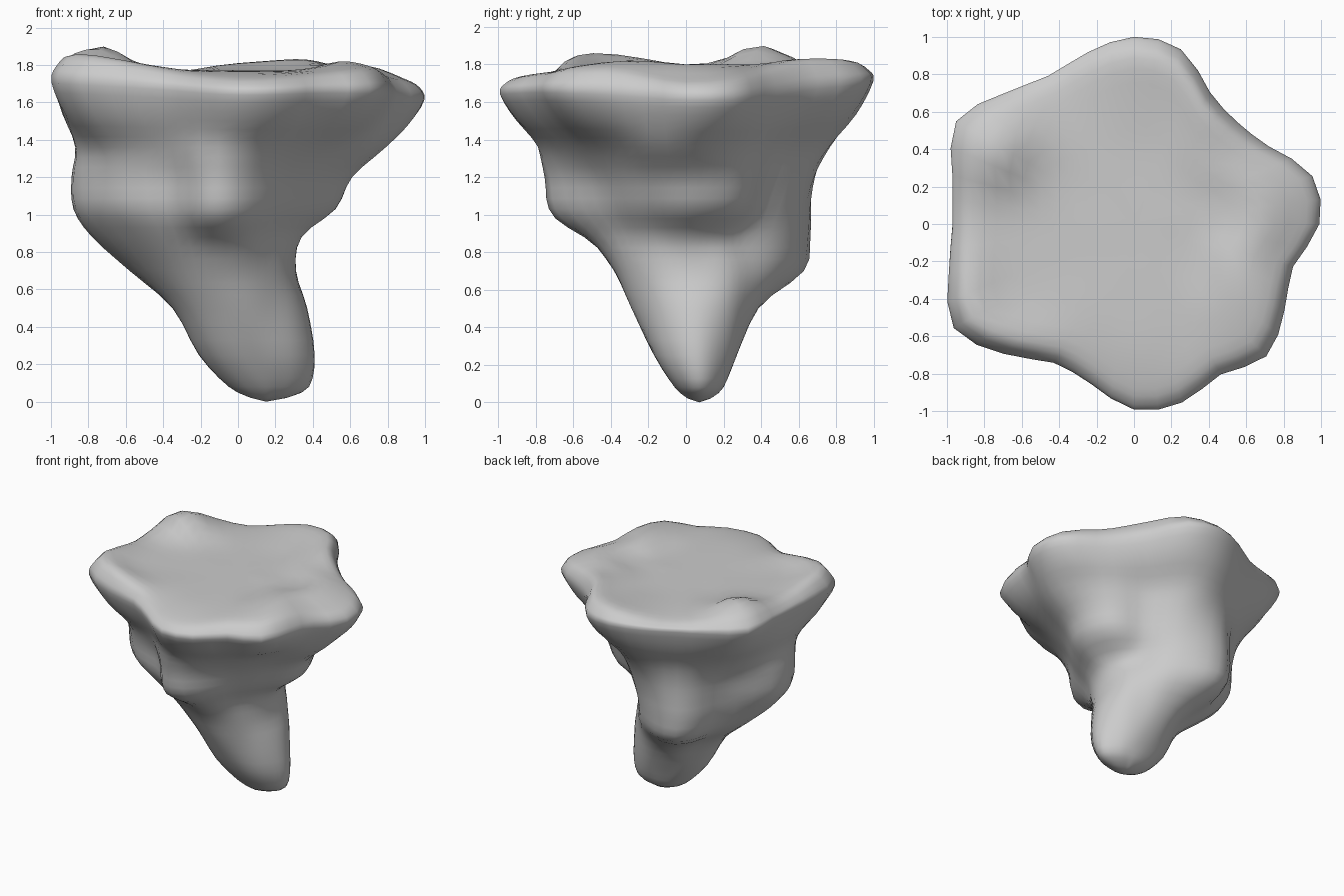
import bpy, bmesh, math
from mathutils import Vector

if "Cube" in bpy.data.objects:
    bpy.data.objects.remove(bpy.data.objects["Cube"])

N = 48  # columns around the rock


def spline(p0, p1, p2, p3, t):
    return 0.5 * (2 * p1 + (p2 - p0) * t + (2 * p0 - 5 * p1 + 4 * p2 - p3) * t * t
                  + (3 * p1 - p0 - 3 * p2 + p3) * t ** 3)


def around(vals, i):
    """Smooth periodic lookup of evenly spaced polar values at column i."""
    n = len(vals)
    f = i * n / N
    k = int(f)
    return spline(*(vals[(k + j) % n] for j in (-1, 0, 1, 2)), f - k)


def ring(radii, heights, scale=1.0, cx=0.0, cy=0.0):
    pts = []
    for i in range(N):
        a = math.tau * i / N
        r = around(radii, i) * scale
        pts.append(Vector((cx + r * math.cos(a), cy + r * math.sin(a), around(heights, i))))
    return pts


def smooth(a, b, v):
    t = min(max((v - a) / (b - a), 0), 1)
    return t * t * (3 - 2 * t)


# Lower rock: height, centre x, centre y, radii every 30 degrees
body = [
    (0.02, 0.15, 0.07, [.11, .08, .06, .06, .06, .07, .08, .07, .06, .06, .06, .08]),
    (0.08, 0.15, 0.07, [.23, .18, .14, .13, .14, .17, .20, .17, .14, .13, .14, .18]),
    (0.25, 0.09, 0.06, [.32, .27, .23, .21, .22, .26, .30, .28, .25, .23, .25, .29]),
    (0.50, 0.03, 0.05, [.34, .33, .31, .33, .36, .34, .38, .37, .35, .34, .32, .33]),
    (0.70, 0.00, 0.05, [.31, .33, .36, .48, .65, .54, .58, .50, .45, .43, .37, .33]),
    (0.88, 0.00, 0.00, [.34, .34, .38, .57, .74, .64, .78, .63, .52, .51, .37, .33]),
    (1.03, 0.00, 0.00, [.52, .52, .45, .60, .74, .67, .88, .76, .59, .63, .47, .45]),
    (1.20, 0.00, 0.00, [.61, .59, .51, .66, .74, .71, .89, .79, .61, .66, .54, .53]),
    (1.36, 0.00, 0.00, [.79, .67, .58, .76, .77, .81, .87, .84, .69, .76, .67, .67]),
]
# Six-pointed rim: radii every 15 degrees; edge, crest and inner heights every 30 degrees
rim = [.99, .985, .83, .774, .81, .963, .998, .95, .915, .985, 1.095, 1.005,
       .97, 1.025, 1.11, .98, .856, .885, .99, .985, .925, .995, .925, .88]
edge = [1.61, 1.62, 1.67, 1.71, 1.70, 1.72, 1.71, 1.70, 1.67, 1.64, 1.65, 1.64]
crest = [1.725, 1.77, 1.83, 1.81, 1.76, 1.83, 1.80, 1.86, 1.78, 1.735, 1.76, 1.79]
inner = [1.80, 1.80, 1.80, 1.79, 1.77, 1.80, 1.78, 1.79, 1.775, 1.765, 1.77, 1.82]

rings = [ring(r, [z], 1, cx, cy) for z, cx, cy, r in body]
outer = ring(rim, edge)
under = []
for p, q in zip(rings[-1], outer):
    m = p.lerp(q, .62)
    m.z = 1.36 + (q.z - 1.36) * .5
    under.append(m)
rings += [under, outer]
rings.append(ring(rim, [e * .4 + c * .6 for e, c in zip(edge, crest)], .975))
rings.append(ring(rim, crest, .89))
rings.append(ring(rim, inner, .68))
rings.append(ring(rim, [1.77], .42))
rings.append(ring(rim, [1.77], .15))

# Smooth between the guide rings
fine = []
for k in range(len(rings) - 1):
    four = [rings[min(max(k + j, 0), len(rings) - 1)] for j in (-1, 0, 1, 2)]
    for t in (0, 1 / 3, 2 / 3):
        fine.append([spline(*(q[i] for q in four), t) for i in range(N)])
fine.append(rings[-1])

for n, loop in enumerate(fine):
    for p in loop:
        # Small mound on the back-left of the plateau
        if p.z > 1.72:
            p.z += 0.09 * math.exp(-((p.x + .72) ** 2 + (p.y - .38) ** 2) / .025)
        # Hanging ridge on the front
        if n < 28 and p.y < 0:
            a = math.degrees(math.atan2(p.y, p.x)) + 103
            w = smooth(.82, .98, p.z) * (1 - smooth(1.15, 1.5, p.z))
            s = 1 + .19 * w * math.exp(-(a / 17) ** 2)
            p.x *= s
            p.y *= s

# Skin the rings and close both ends
bm = bmesh.new()
loops = [[bm.verts.new(p) for p in loop] for loop in fine]
for a, b in zip(loops, loops[1:]):
    for i in range(N):
        j = (i + 1) % N
        bm.faces.new((a[i], a[j], b[j], b[i]))
bottom, top = bm.verts.new((.15, .07, 0)), bm.verts.new((0, 0, 1.77))
for i in range(N):
    j = (i + 1) % N
    bm.faces.new((loops[0][j], loops[0][i], bottom))
    bm.faces.new((loops[-1][i], loops[-1][j], top))
bmesh.ops.recalc_face_normals(bm, faces=bm.faces)
for f in bm.faces:
    f.smooth = True
mesh = bpy.data.meshes.new("floating_rock")
bm.to_mesh(mesh)
bm.free()
rock = bpy.data.objects.new("floating_rock", mesh)
bpy.context.collection.objects.link(rock)
